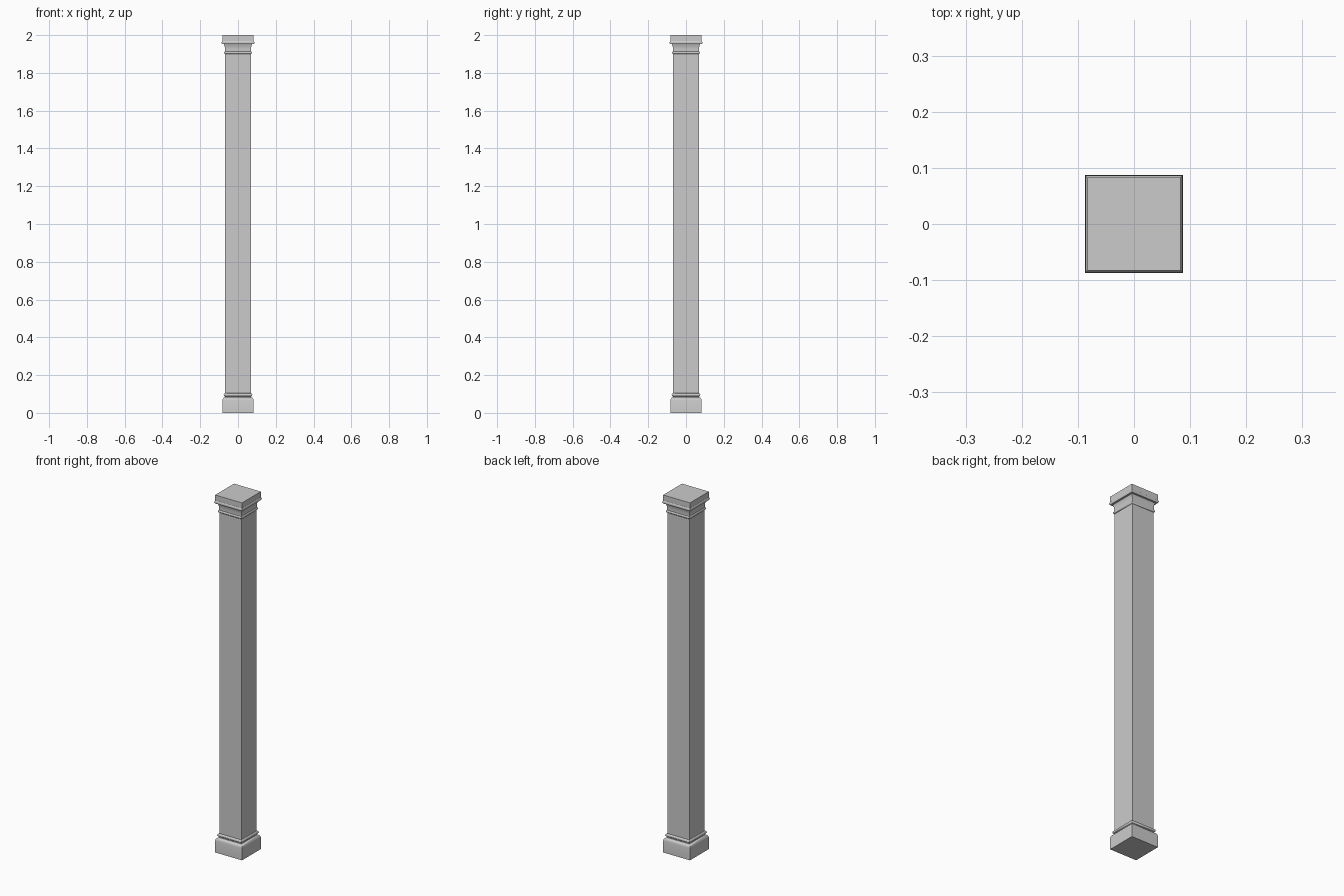
import bpy, bmesh
from math import radians

cube = bpy.data.objects.get("Cube")
if cube:
    bpy.data.objects.remove(cube, do_unlink=True)

stone = bpy.data.materials.new("grey stone")
stone.use_nodes = True
GREY = (0.6, 0.6, 0.6, 1)
stone.diffuse_color = GREY
stone.node_tree.nodes["Principled BSDF"].inputs["Base Color"].default_value = GREY


def square_loft(name, profile, smooth=True):
    """Sweep a (half width, height) profile around a square plan."""
    bm = bmesh.new()
    rings = [[bm.verts.new((sx * r, sy * r, z))
              for sx, sy in ((-1, -1), (1, -1), (1, 1), (-1, 1))]
             for r, z in profile]
    bm.faces.new(rings[0][::-1])
    bm.faces.new(rings[-1])
    for low, high in zip(rings, rings[1:]):
        for i in range(4):
            j = (i + 1) % 4
            bm.faces.new((low[i], low[j], high[j], high[i]))
    mesh = bpy.data.meshes.new(name)
    bm.to_mesh(mesh)
    bm.free()
    mesh.materials.append(stone)
    obj = bpy.data.objects.new(name, mesh)
    bpy.context.collection.objects.link(obj)
    if smooth:
        bpy.ops.object.select_all(action="DESELECT")
        obj.select_set(True)
        bpy.context.view_layer.objects.active = obj
        bpy.ops.object.shade_smooth_by_angle(angle=radians(50))
    return obj


# Plinth with a softened top edge
square_loft("plinth", [(.083, 0), (.083, .066), (.081, .074), (.076, .08), (.069, .083)])

# Rounded moulding above the plinth
square_loft("base_moulding", [(.070, .083), (.070, .088), (.074, .090), (.076, .095),
                              (.074, .101), (.070, .104), (.067, .105)])

# Plain shaft
square_loft("shaft", [(.068, .08), (.068, 1.905)], smooth=False)

# Rounded ring at the foot of the capital
square_loft("capital_ring", [(.067, 1.9), (.071, 1.901), (.074, 1.906),
                             (.073, 1.911), (.069, 1.914)])

# Flared neck
square_loft("capital_neck", [(.069, 1.912), (.069, 1.93), (.071, 1.943), (.076, 1.955)])

# Projecting cornice moulding
square_loft("cornice", [(.076, 1.952), (.084, 1.953), (.087, 1.958),
                        (.086, 1.965), (.083, 1.969)])

# Flat slab on top
square_loft("abacus", [(.083, 1.967), (.083, 2)], smooth=False)
